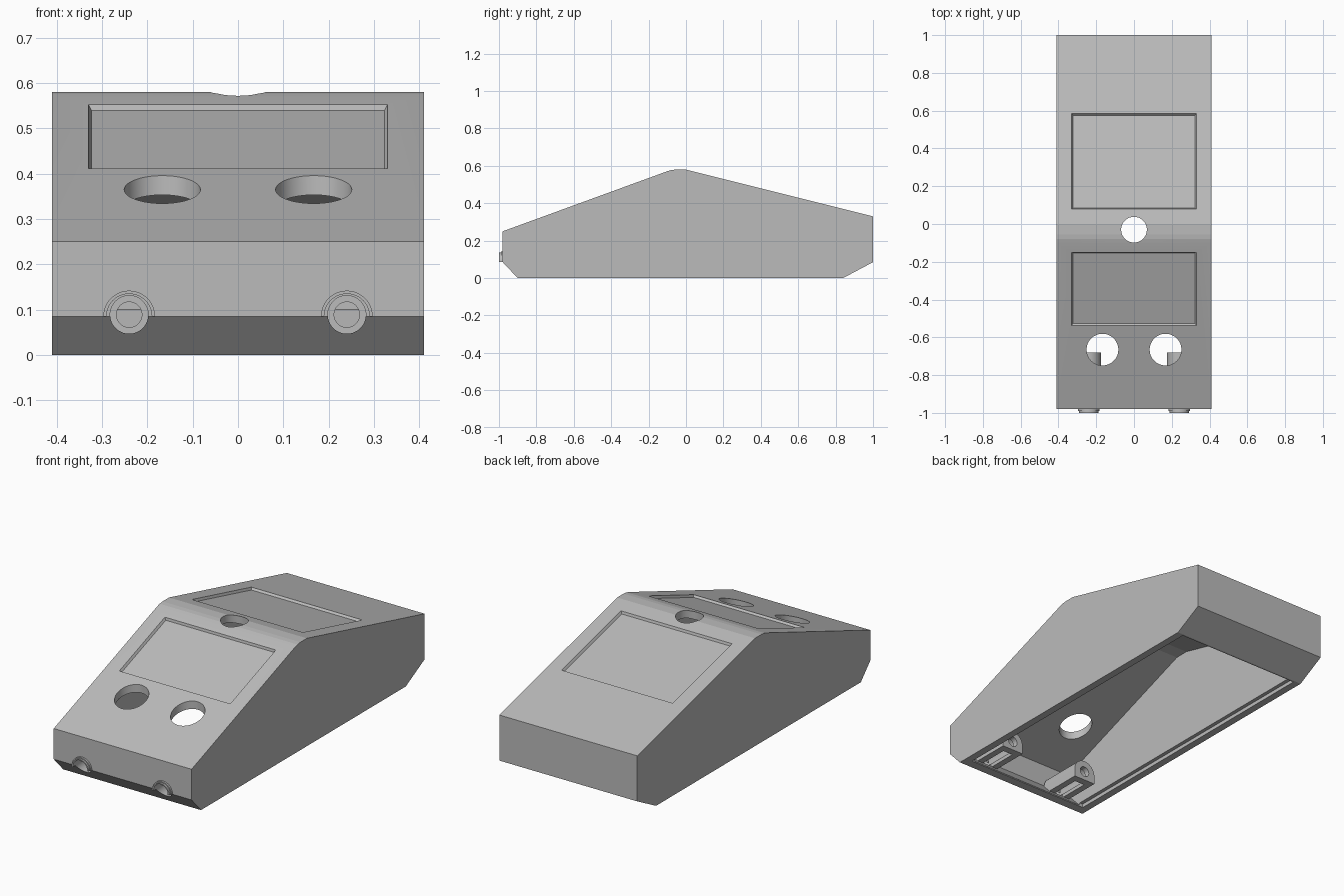
import bpy, bmesh, math
from mathutils import Vector

cube = bpy.data.objects.get("Cube")
if cube:
    bpy.data.objects.remove(cube)

grey = bpy.data.materials.new("plain_grey")
grey.use_nodes = True
grey.diffuse_color = (0.5, 0.5, 0.5, 1)
grey.node_tree.nodes["Principled BSDF"].inputs["Base Color"].default_value = (0.5, 0.5, 0.5, 1)


def finish(name, bm):
    bmesh.ops.recalc_face_normals(bm, faces=bm.faces)
    mesh = bpy.data.meshes.new(name)
    bm.to_mesh(mesh)
    bm.free()
    mesh.materials.append(grey)
    obj = bpy.data.objects.new(name, mesh)
    bpy.context.collection.objects.link(obj)
    return obj


def prism(name, points, offset):
    """Extrude a closed outline of 3D points along an offset."""
    bm = bmesh.new()
    face = bm.faces.new([bm.verts.new(p) for p in points])
    ext = bmesh.ops.extrude_face_region(bm, geom=[face])
    bmesh.ops.translate(bm, vec=offset,
                        verts=[v for v in ext["geom"] if isinstance(v, bmesh.types.BMVert)])
    return finish(name, bm)


def side_prism(name, outline, half):
    return prism(name, [(-half, y, z) for y, z in outline], (2 * half, 0, 0))


def box(name, x0, x1, y0, y1, z0, z1):
    return prism(name, [(x0, y0, z0), (x1, y0, z0), (x1, y1, z0), (x0, y1, z0)], (0, 0, z1 - z0))


def circle(r, count=64):
    for i in range(count):
        a = 2 * math.pi * i / count
        yield r * math.cos(a), r * math.sin(a)


def upright_hole(x, y, r):
    return prism("hole_cutter", [(x + u, y + v, 0.2) for u, v in circle(r)], (0, 0, 0.6))


def bore(x, z, r, y0, y1):
    return prism("bore_cutter", [(x + u, y0, z + v) for u, v in circle(r)], (0, y1 - y0, 0))


def window_cutter(start, end, half=0.33, depth=0.012, taper=0.6):
    """Tapered pocket sunk square to a sloping roof line."""
    a, b = Vector((0, *start)), Vector((0, *end))
    along = (b - a).normalized()
    inward = Vector((0, along.z, -along.y))
    bm = bmesh.new()
    for d in (-0.02, depth):
        inset = taper * d
        for p, s in ((a, 1), (b, -1)):
            for side in (-1, 1):
                bm.verts.new(p + inward * d + along * inset * s
                             + Vector((side * (half - inset), 0, 0)))
    bmesh.ops.convex_hull(bm, input=bm.verts)
    bmesh.ops.dissolve_limit(bm, angle_limit=0.01, verts=bm.verts, edges=bm.edges)
    return finish("window_cutter", bm)


def carve(obj, cutters):
    """Subtract every cutter, bake the result and drop the cutters."""
    for c in cutters:
        c.hide_render = True
        mod = obj.modifiers.new("cut", "BOOLEAN")
        mod.operation, mod.solver, mod.object = "DIFFERENCE", "EXACT", c
    bpy.context.view_layer.update()
    graph = bpy.context.evaluated_depsgraph_get()
    mesh = bpy.data.meshes.new_from_object(obj.evaluated_get(graph))
    obj.modifiers.clear()
    obj.data = mesh
    for c in cutters:
        bpy.data.objects.remove(c)


def front_z(y):
    return 0.25 + 0.365 * (y + 0.98)


def rear_z(y):
    return 0.58 - 0.25 * y


# Wedge-shaped case with chamfered lower ends
case = side_prism("case", [(-0.9, 0), (-0.98, 0.085), (-0.98, 0.25), (-0.1, front_z(-0.1)),
                           (-0.08, 0.577), (-0.055, 0.58), (0, 0.58), (1, 0.33),
                           (1, 0.085), (0.84, 0)], 0.41)

# Hollow interior and the ledge round the bottom opening
cavity = side_prism("cavity_cutter", [(-0.835, -0.01), (-0.94, 0.1), (-0.94, 0.222),
                                      (-0.075, 0.538), (0, 0.539), (0.95, 0.301),
                                      (0.95, 0.1), (0.82, 0.03), (0.82, -0.01)], 0.35)
ledge = box("ledge_cutter", -0.37, 0.37, -0.85, 0.83, -0.02, 0.02)

# Screen recesses, button openings and front sockets
cutters = [cavity, ledge,
           window_cutter((-0.537, front_z(-0.537)), (-0.15, front_z(-0.15))),
           window_cutter((0.08, rear_z(0.08)), (0.585, rear_z(0.585))),
           upright_hole(0, -0.03, 0.068)]
for side in (-1, 1):
    cutters.append(upright_hole(side * 0.167, -0.665, 0.084))
    cutters.append(bore(side * 0.24, 0.089, 0.042, -1.1, -0.8))
carve(case, cutters)


def arch(x, r, y, foot):
    """Half-round outline on straight legs down to a foot height."""
    pts = [(x + r * math.cos(math.pi * i / 32), y, 0.085 + r * math.sin(math.pi * i / 32))
           for i in range(33)]
    if foot < 0.085:
        pts += [(x - r, y, foot), (x + r, y, foot)]
    return pts


parts = [case]
for side, word in ((1, "left"), (-1, "right")):
    x = side * 0.24
    # Half-round collar on the front, with a narrower lip
    for label, r, y0, y1 in (("collar", 0.057, -0.99, -0.97), ("collar_lip", 0.051, -1.0, -0.985)):
        ring = prism(f"{word}_{label}", arch(x, r, y0, 0.085), (0, y1 - y0, 0))
        carve(ring, [bore(x, 0.089, 0.042, -1.1, -0.8)])
        parts.append(ring)
    # Arched socket housing inside, open underneath
    housing = prism(f"{word}_socket_housing", arch(x, 0.065, -0.925, 0.04), (0, 0.245, 0))
    carve(housing, [bore(x, 0.089, 0.042, -1.1, -0.71),
                    bore(x, 0.089, 0.028, -0.75, -0.6),
                    box("channel_cutter", x - 0.03, x + 0.03, -0.89, -0.72, 0.0, 0.07)])
    parts.append(housing)

# Smooth the round walls while keeping the planes crisp
bpy.ops.object.select_all(action="DESELECT")
for p in parts:
    p.select_set(True)
bpy.context.view_layer.objects.active = case
bpy.ops.object.shade_smooth_by_angle(angle=math.radians(6.5))
